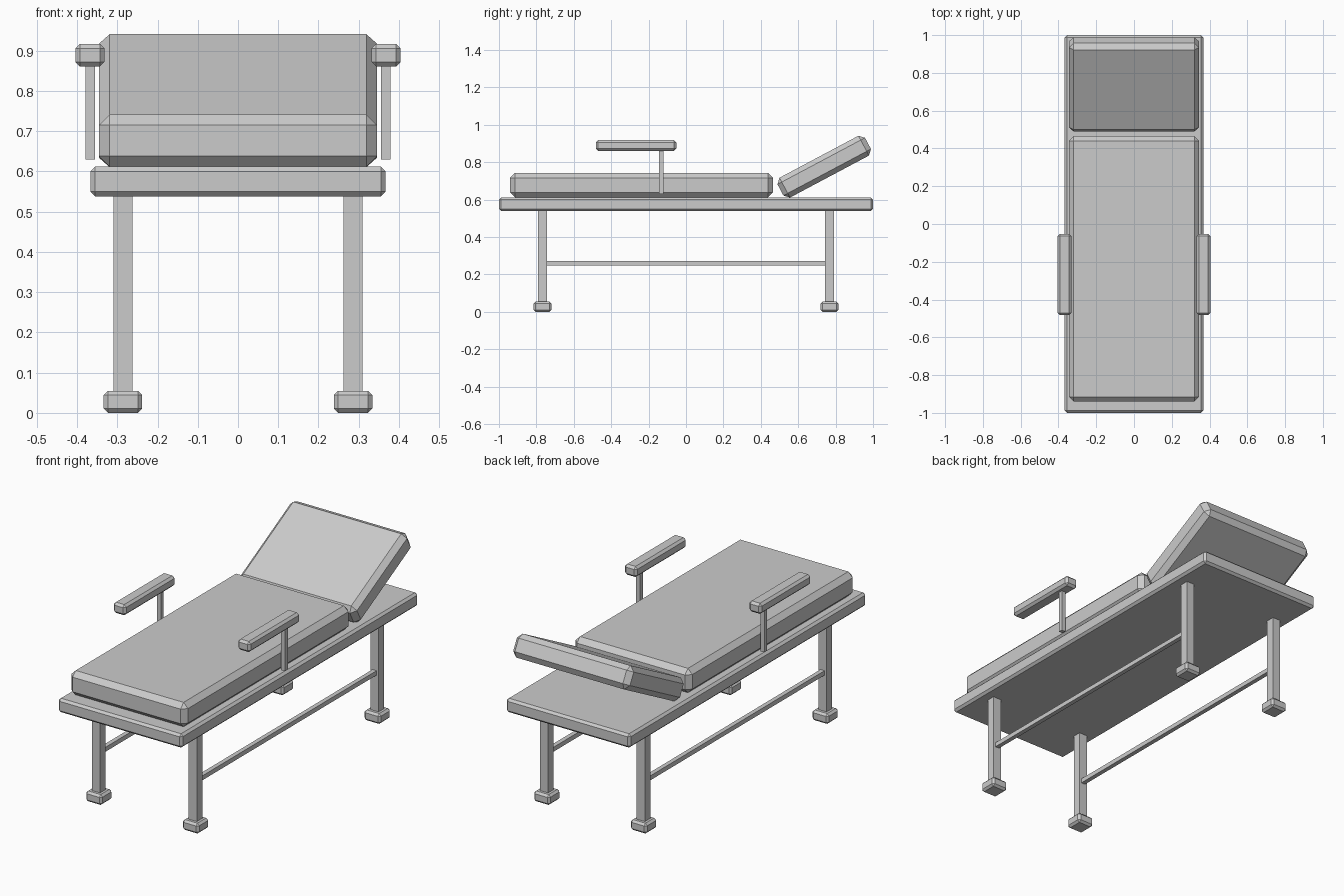
import bpy, bmesh, math
from mathutils import Matrix

if "Cube" in bpy.data.objects:
    bpy.data.objects.remove(bpy.data.objects["Cube"])

grey = bpy.data.materials.new("plain grey")
grey.diffuse_color = (0.6, 0.6, 0.6, 1.0)
grey.use_nodes = True
grey.node_tree.nodes["Principled BSDF"].inputs["Base Color"].default_value = grey.diffuse_color


def box(name, centre, size, bevel=0.0, tilt=0.0):
    """Box with optional chamfered edges and a tilt about x (degrees)."""
    bm = bmesh.new()
    bmesh.ops.create_cube(bm, size=1.0, matrix=Matrix.Diagonal((*size, 1.0)))
    if bevel:
        bmesh.ops.bevel(bm, geom=bm.edges[:], offset=bevel, offset_type='OFFSET',
                        segments=1, profile=0.5, affect='EDGES')
    mesh = bpy.data.meshes.new(name)
    bm.to_mesh(mesh)
    bm.free()
    mesh.materials.append(grey)
    ob = bpy.data.objects.new(name, mesh)
    ob.location = centre
    ob.rotation_euler.x = math.radians(tilt)
    bpy.context.collection.objects.link(ob)
    return ob


# Bed frame and cushions
box("bed_frame", (0, 0, 0.575), (0.734, 2.0, 0.074), 0.012)
box("mattress", (0, -0.238, 0.677), (0.69, 1.406, 0.13), 0.026)
box("backrest", (0, 0.739, 0.776), (0.69, 0.53, 0.12), 0.026, 28)

for s, side in ((-1, "left"), (1, "right")):
    # Armrest on its post
    box(f"{side}_armrest", (s * 0.368, -0.267, 0.889), (0.073, 0.43, 0.057), 0.012)
    box(f"{side}_armrest_post", (s * 0.367, -0.132, 0.747), (0.023, 0.023, 0.235))
    # Rail between the legs
    box(f"{side}_rail", (s * 0.286, 0, 0.26), (0.024, 1.52, 0.024))
    # Legs and feet
    for e, end in ((-1, "front"), (1, "back")):
        box(f"{end}_{side}_leg", (s * 0.286, e * 0.767, 0.295), (0.048, 0.046, 0.49))
        box(f"{end}_{side}_foot", (s * 0.286, e * 0.767, 0.0275), (0.096, 0.096, 0.055), 0.011)
